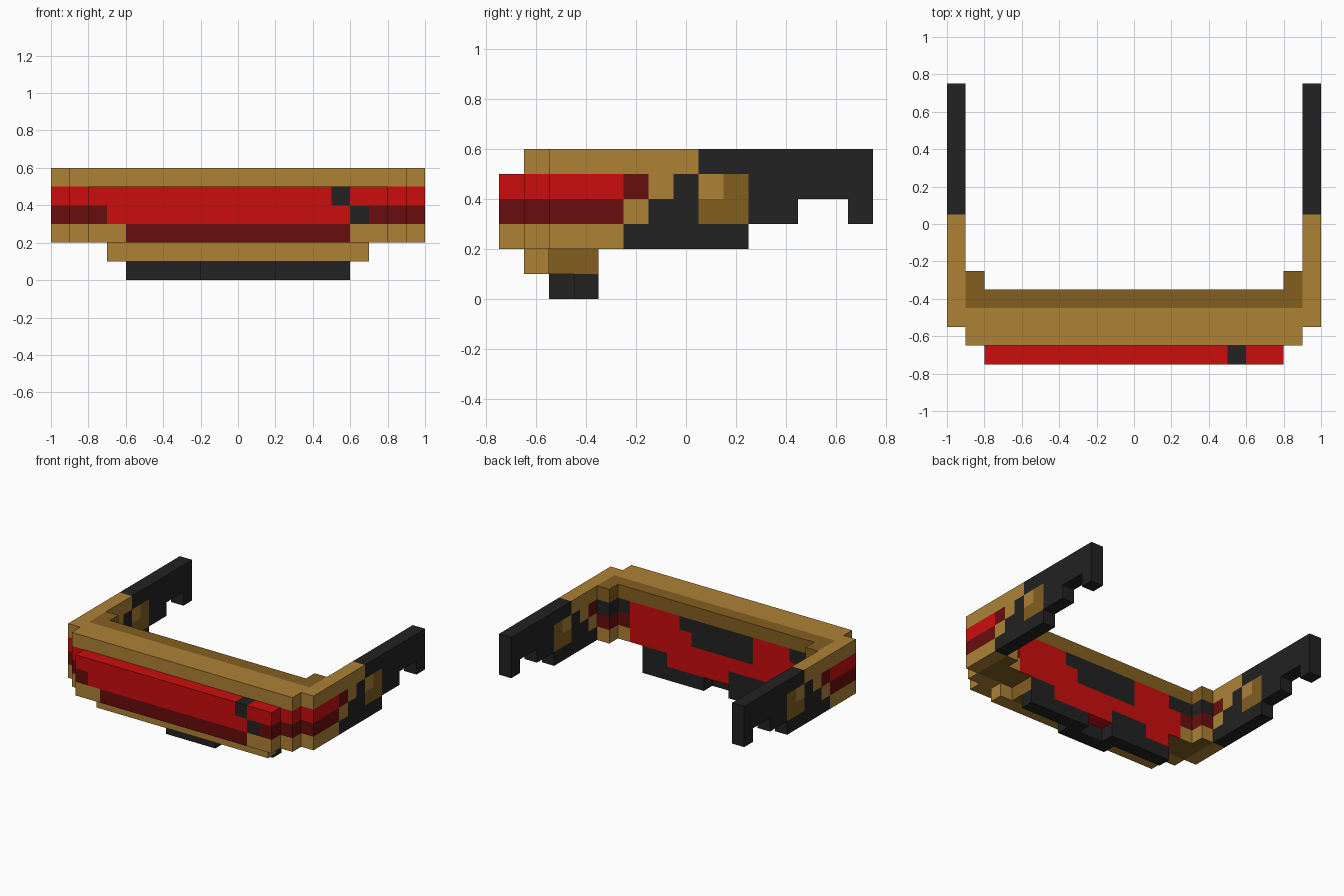
import bpy, bmesh, math

if "Cube" in bpy.data.objects:
    bpy.data.objects.remove(bpy.data.objects["Cube"])

U = 0.1                      # block size
Y0 = -0.75                   # front edge of the grid

COLOURS = {
    "gold": (0.418, 0.219, 0.036),
    "dark_gold": (0.231, 0.114, 0.0144),
    "red": (0.597, 0.004, 0.004),
    "dark_red": (0.138, 0.004, 0.004),
    "black": (0.016, 0.016, 0.016),
}
NAMES = list(COLOURS)
MATS = []
for name, rgb in COLOURS.items():
    m = bpy.data.materials.new(name)
    m.diffuse_color = (*rgb, 1)
    m.use_nodes = True
    m.node_tree.nodes["Principled BSDF"].inputs["Base Color"].default_value = m.diffuse_color
    MATS.append(m)

BAND = {5: "gold", 4: "red", 3: "dark_red", 2: "gold"}   # stripes by height


def col(i):
    """Column distance from the centre plane."""
    return i if i >= 0 else -i - 1


# ---- colour rules, by block (i, j, k) and face normal n ----
def plate_colour(i, j, k, n):
    a = col(i)
    if (i, k) in ((5, 4), (6, 3)):
        return "black"
    if k == 4:
        return "red"
    if k == 3:
        return "red" if a < 7 else "dark_red"
    return "dark_red" if a < 6 else "gold"


def wall_colour(i, j, k, n):
    a = col(i)
    if k == 5:
        return "dark_gold" if j >= 3 else "gold"
    if n[2] < 0:
        return "gold" if j < 2 else "dark_gold"
    if j >= 3 and a >= 7:                        # inner corners
        return {4: "black", 3: "dark_red", 2: "gold"}[k]
    if n[1] > 0:                                 # patched inner face
        patch = (k == 4 and (-3 <= i < 3 or i == -7)) or (k == 3 and -3 <= i < 2)
        return "black" if patch else "red"
    return BAND[k]


def chin_colour(i, j, k, n):
    if j == 1:
        return "gold"
    if n[1] > 0:
        return "black" if i in (4, 5, -4, -3, -2) else "red"
    if n[2] < 0 and j == 3 and col(i) < 1:
        return "red"
    return "dark_gold"


def base_colour(i, j, k, n):
    return "black"


def arm_colour(i, j, k, n):
    if k == 5:
        return "gold" if j < 8 else "black"
    if j < 5:
        return BAND[k]
    if k == 4:
        return {5: "dark_red", 6: "gold", 8: "gold", 9: "dark_gold"}.get(j, "black")
    if k == 3:
        return {5: "gold", 8: "dark_gold", 9: "dark_gold"}.get(j, "black")
    return "black"


# ---- parts: boxes as (column range, row range, height range), mirrored in x ----
PARTS = {
    "front_plate": (plate_colour, [((0, 8), (0, 1), (2, 5))]),
    "front_wall": (wall_colour, [((0, 9), (1, 4), (2, 6)), ((8, 9), (4, 5), (2, 6))]),
    "chin_rim": (chin_colour, [((0, 7), (1, 2), (1, 2)), ((0, 6), (2, 4), (1, 2))]),
    "chin_base": (base_colour, [((0, 2), (2, 3), (0, 1)), ((1, 6), (3, 4), (0, 1))]),
    "side_arms": (arm_colour, [((9, 10), (2, 10), (2, 6)), ((9, 10), (10, 12), (3, 6)),
                               ((9, 10), (12, 14), (4, 6)), ((9, 10), (14, 15), (3, 6))]),
}


def fill(boxes):
    cells = set()
    for bx, by, bz in boxes:
        for a in range(*bx):
            for j in range(*by):
                for k in range(*bz):
                    cells |= {(a, j, k), (-a - 1, j, k)}
    return cells


CELLS = {name: fill(boxes) for name, (_, boxes) in PARTS.items()}
SOLID = set().union(*CELLS.values())


def build(name, colour):
    bm = bmesh.new()
    verts = {}

    def vert(p):
        if p not in verts:
            verts[p] = bm.verts.new((p[0] * U, Y0 + p[1] * U, p[2] * U))
        return verts[p]

    for c in sorted(CELLS[name]):
        for axis in range(3):
            for s in (-1, 1):
                n = [0, 0, 0]
                n[axis] = s
                if tuple(c[q] + n[q] for q in range(3)) in SOLID:
                    continue
                u, v = (axis + 1) % 3, (axis + 2) % 3
                loop = [(0, 0), (1, 0), (1, 1), (0, 1)]
                pts = []
                for du, dv in (loop if s > 0 else loop[::-1]):
                    p = list(c)
                    p[axis] += s > 0
                    p[u] += du
                    p[v] += dv
                    pts.append(vert(tuple(p)))
                f = bm.faces.new(pts)
                f.material_index = NAMES.index(colour(*c, n))
    # merge flat areas of one colour
    bmesh.ops.dissolve_limit(bm, angle_limit=math.radians(1), verts=bm.verts[:],
                             edges=bm.edges[:], delimit={'MATERIAL'})
    me = bpy.data.meshes.new(name)
    bm.to_mesh(me)
    bm.free()
    for m in MATS:
        me.materials.append(m)
    bpy.context.collection.objects.link(bpy.data.objects.new(name, me))


for part, (rule, _) in PARTS.items():
    build(part, rule)
